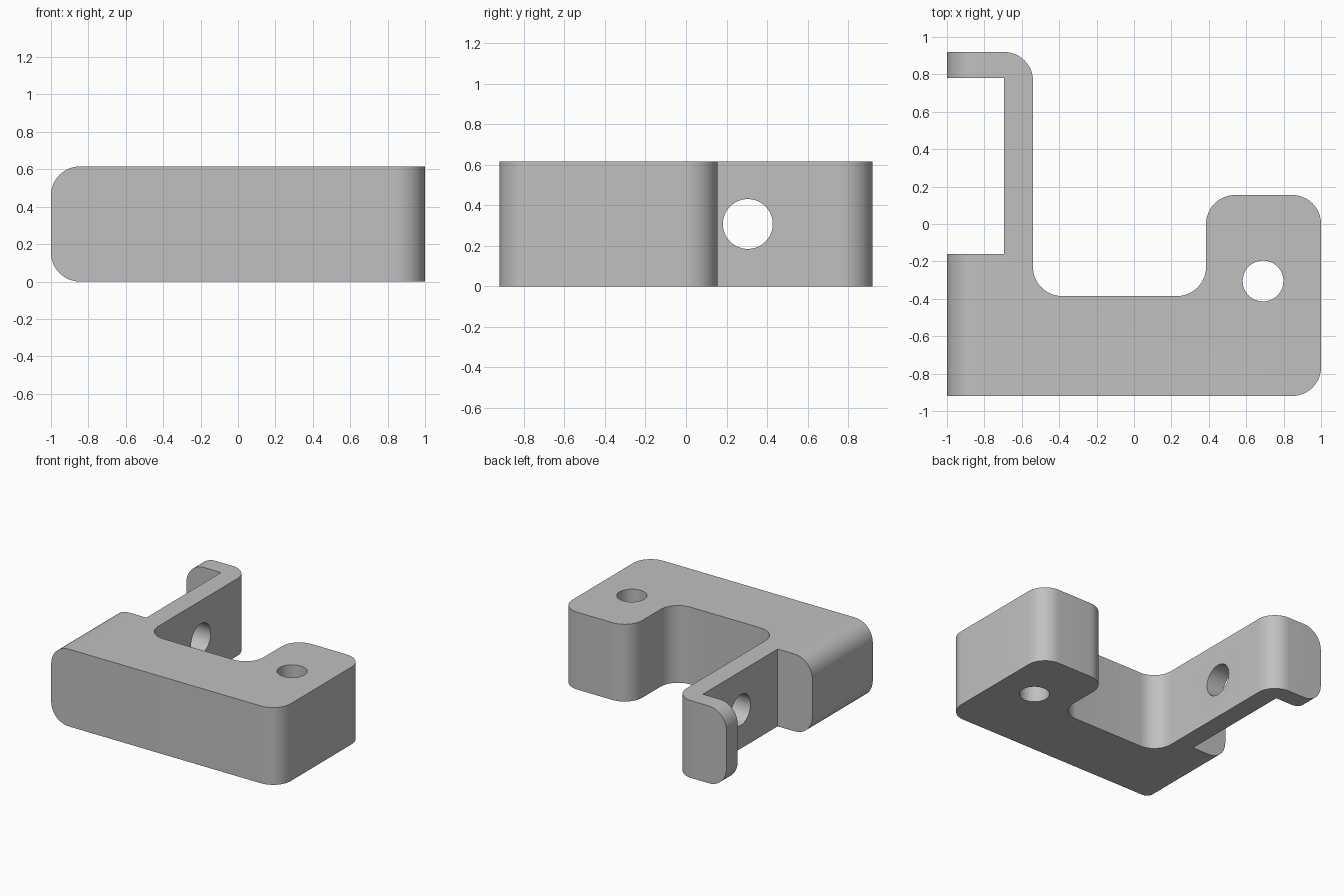
import bpy
import bmesh
import math

if "Cube" in bpy.data.objects:
    bpy.data.objects.remove(bpy.data.objects["Cube"], do_unlink=True)

HEIGHT = 0.615
RADIUS = 0.155

grey = bpy.data.materials.new("plain grey")
grey.use_nodes = True
grey.diffuse_color = (0.53, 0.53, 0.53, 1)
grey.node_tree.nodes["Principled BSDF"].inputs["Base Color"].default_value = (0.53, 0.53, 0.53, 1)

# Plan outline: x, y, rounded corner
outline = [
    (-1, -0.92, False), (1, -0.92, True), (1, 0.155, True), (0.385, 0.155, True),
    (0.385, -0.385, True), (-0.54, -0.385, True), (-0.54, 0.92, True), (-1, 0.92, False),
    (-1, 0.78, False), (-0.695, 0.78, False), (-0.695, -0.16, False), (-1, -0.16, False),
]

# Extruded bracket body
bm = bmesh.new()
low = [bm.verts.new((x, y, 0)) for x, y, _ in outline]
high = [bm.verts.new((x, y, HEIGHT)) for x, y, _ in outline]
bm.faces.new(low[::-1])
bm.faces.new(high)
rounded = []
count = len(outline)
for i in range(count):
    j = (i + 1) % count
    bm.faces.new((low[i], low[j], high[j], high[i]))
for i in range(count):
    j = (i + 1) % count
    if outline[i][2]:
        rounded.append(bm.edges.get((low[i], high[i])))
    # Long edges of the two outer left faces
    if outline[i][0] == -1 and outline[j][0] == -1:
        rounded += [bm.edges.get((ring[i], ring[j])) for ring in (low, high)]
bmesh.ops.bevel(bm, geom=rounded, offset=RADIUS, offset_type='OFFSET', segments=12,
                profile=0.5, affect='EDGES', clamp_overlap=False)
bmesh.ops.recalc_face_normals(bm, faces=bm.faces)
mesh = bpy.data.meshes.new("bracket")
bm.to_mesh(mesh)
bm.free()
mesh.materials.append(grey)
bracket = bpy.data.objects.new("bracket", mesh)
bpy.context.collection.objects.link(bracket)


def drill(name, location, radius, depth, rotation=(0, 0, 0)):
    """Cut a round hole through the bracket."""
    bpy.ops.mesh.primitive_cylinder_add(vertices=64, radius=radius, depth=depth,
                                        location=location, rotation=rotation)
    cutter = bpy.context.object
    cutter.name = name
    cutter.hide_render = True
    cutter.data.materials.append(grey)
    cut = bracket.modifiers.new(name, 'BOOLEAN')
    cut.operation = 'DIFFERENCE'
    cut.solver = 'EXACT'
    cut.object = cutter
    bpy.ops.object.select_all(action='DESELECT')
    bracket.select_set(True)
    bpy.context.view_layer.objects.active = bracket
    bpy.ops.object.modifier_apply(modifier=cut.name)
    bpy.data.objects.remove(cutter, do_unlink=True)


drill("lug_hole", (0.69, -0.305, HEIGHT / 2), 0.109, 1)
drill("arm_hole", (-0.62, 0.305, HEIGHT / 2), 0.123, 0.5, (0, math.pi / 2, 0))

bpy.ops.object.shade_smooth_by_angle(angle=math.radians(30))
